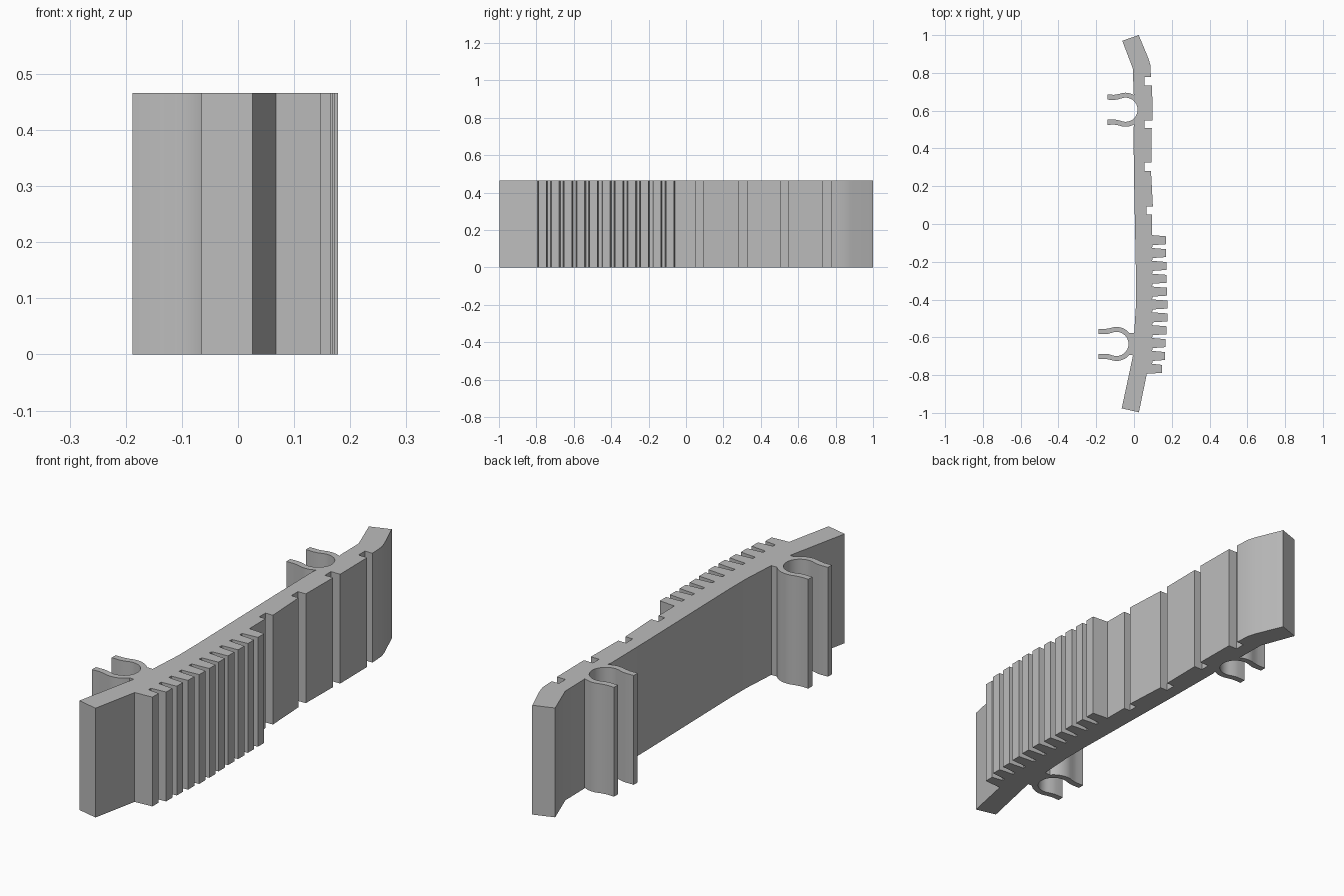
import bpy, bmesh, math

if "Cube" in bpy.data.objects:
    bpy.data.objects.remove(bpy.data.objects["Cube"])

HEIGHT = 0.466


def clip(cx, cy, joint):
    """Outline of a C-shaped clip opening to -x, from its upper root to its lower root."""
    def arc(r, a0, a1, n):
        return [(r * math.cos(math.radians(a0 + (a1 - a0) * i / n)),
                 r * math.sin(math.radians(a0 + (a1 - a0) * i / n))) for i in range(n + 1)]
    half = arc(0.09, joint, 112, 7)
    half += [(-0.048, 0.081), (-0.06, 0.079), (-0.095, 0.08)]
    half += [(-0.095, 0.053), (-0.058, 0.052), (-0.042, 0.054)]
    half += arc(0.064, 112, 0, 12)
    full = half + [(x, -y) for x, y in reversed(half[:-1])]
    return [(cx + x, cy + y) for x, y in full]


# left side, top to bottom, with both clips
outline = [(0.025, 1.0), (-0.062, 0.97), (-0.005, 0.82), (-0.003, 0.69)]
outline += clip(-0.045, 0.605, 59)
outline += [(-0.003, 0.51), (0.0, 0.25), (0.005, 0.0), (0.011, -0.3), (0.011, -0.42), (0.001, -0.576)]
outline += clip(-0.093, -0.635, 41)
outline += [(-0.005, -0.695), (-0.065, -0.976), (0.026, -0.997)]

# tapered cooling teeth, bottom to top
tips = [0.148, 0.165, 0.168, 0.173, 0.178, 0.178, 0.174, 0.171, 0.171, 0.169, 0.169]
for i, tip in enumerate(tips):
    y = -0.767 + 0.0681 * i
    lower_root = 0.068 if i == 0 else 0.098
    outline += [(lower_root, y - 0.026), (tip, y - 0.021), (tip, y + 0.021), (0.096, y + 0.027)]

# square slots along the right side: lower y, upper y, floor x, face x below and above
for y0, y1, floor, below, above in ((0.05, 0.092, 0.065, 0.095, 0.1),
                                    (0.28, 0.325, 0.055, 0.09, 0.092),
                                    (0.507, 0.548, 0.055, 0.094, 0.098),
                                    (0.733, 0.777, 0.055, 0.096, 0.09)):
    outline += [(below, y0), (floor, y0), (floor, y1), (above, y1)]
outline += [(0.086, 0.845), (0.075, 0.88)]

# extrude the profile
bm = bmesh.new()
face = bm.faces.new([bm.verts.new((x, y, 0)) for x, y in outline])
top = bmesh.ops.extrude_face_region(bm, geom=[face])["geom"]
bmesh.ops.translate(bm, vec=(0, 0, HEIGHT),
                    verts=[v for v in top if isinstance(v, bmesh.types.BMVert)])
bmesh.ops.recalc_face_normals(bm, faces=bm.faces)
mesh = bpy.data.meshes.new("finned_rail")
bm.to_mesh(mesh)
bm.free()

rail = bpy.data.objects.new("finned_rail_with_clips", mesh)
bpy.context.collection.objects.link(rail)
grey = bpy.data.materials.new("plain grey")
grey.diffuse_color = (0.5, 0.5, 0.5, 1)
grey.use_nodes = True
grey.node_tree.nodes["Principled BSDF"].inputs["Base Color"].default_value = grey.diffuse_color
mesh.materials.append(grey)

bpy.context.view_layer.objects.active = rail
rail.select_set(True)
bpy.ops.object.shade_smooth_by_angle(angle=math.radians(25))
